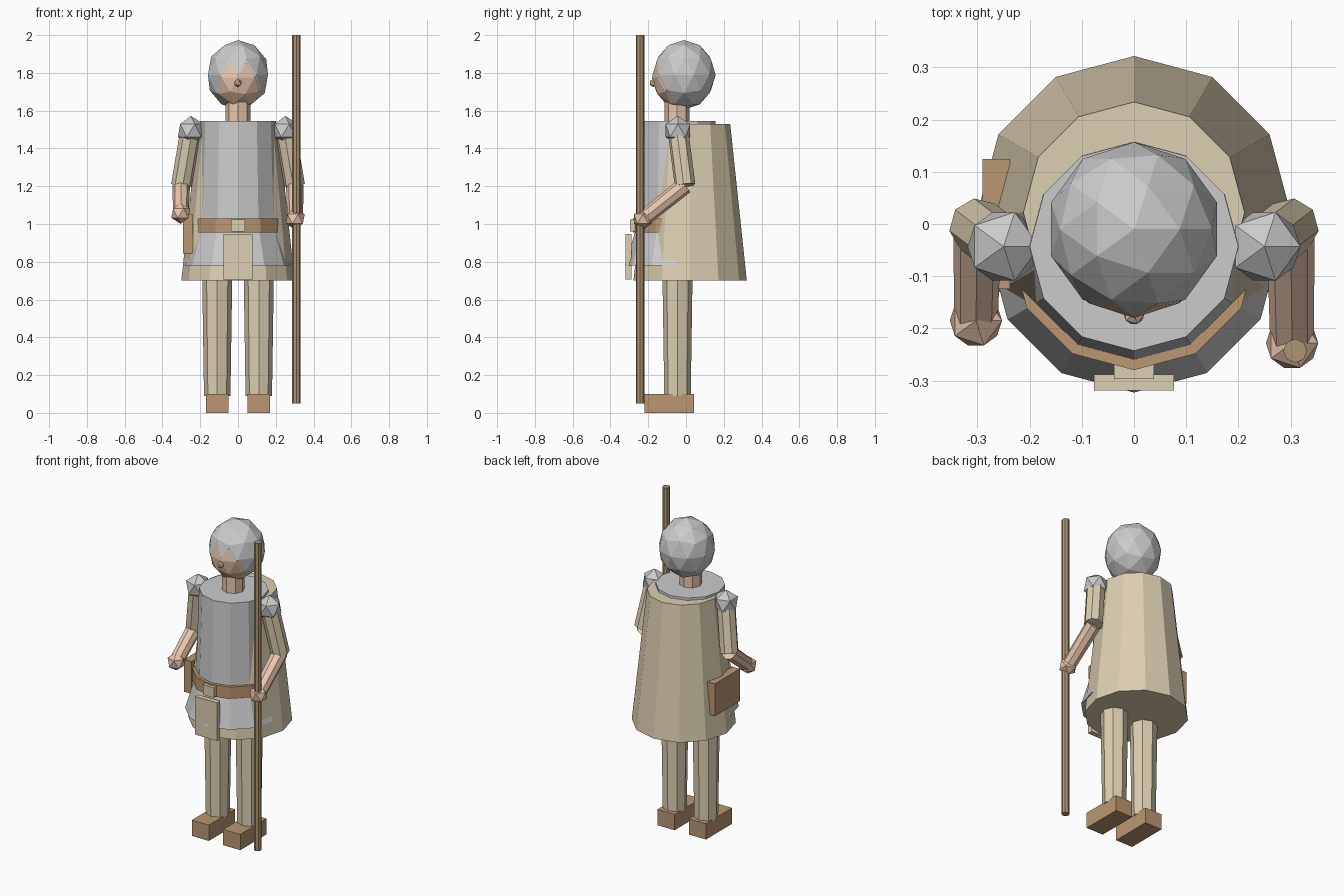
import bpy, bmesh
from mathutils import Vector, Matrix

if "Cube" in bpy.data.objects:
    bpy.data.objects.remove(bpy.data.objects["Cube"])


def material(name, rgb):
    m = bpy.data.materials.new(name)
    m.diffuse_color = (*rgb, 1)
    m.use_nodes = True
    m.node_tree.nodes["Principled BSDF"].inputs["Base Color"].default_value = m.diffuse_color
    return m


TAN = material("tan_cloth", (0.72, 0.62, 0.44))
BROWN = material("brown_leather", (0.50, 0.31, 0.17))
SKIN = material("skin", (0.82, 0.57, 0.42))
WOOD = material("wood", (0.42, 0.29, 0.17))


def finish(bm, name, mat):
    me = bpy.data.meshes.new(name)
    bm.to_mesh(me)
    bm.free()
    ob = bpy.data.objects.new(name, me)
    bpy.context.collection.objects.link(ob)
    if mat:
        me.materials.append(mat)
    return ob


def tube(name, a, b, ra, rb, sides, mat=None):
    """Capped cone from point a to point b."""
    a, b = Vector(a), Vector(b)
    d = b - a
    rot = Matrix() if abs(d.x) + abs(d.y) < 1e-6 else d.to_track_quat('Z', 'Y').to_matrix().to_4x4()
    bm = bmesh.new()
    bmesh.ops.create_cone(bm, cap_ends=True, segments=sides, radius1=ra, radius2=rb,
                          depth=d.length, matrix=Matrix.Translation((a + b) / 2) @ rot)
    return finish(bm, name, mat)


def ball(name, c, r, sub, mat=None, zscale=1.0):
    bm = bmesh.new()
    bmesh.ops.create_icosphere(bm, subdivisions=sub, radius=r,
                               matrix=Matrix.Translation(c) @ Matrix.Diagonal((1, 1, zscale, 1)))
    return finish(bm, name, mat)


def box(name, lo, hi, mat=None):
    lo, hi = Vector(lo), Vector(hi)
    bm = bmesh.new()
    bmesh.ops.create_cube(bm, size=1, matrix=Matrix.Translation((lo + hi) / 2)
                          @ Matrix.Diagonal((*(hi - lo), 1)))
    return finish(bm, name, mat)


Y = -0.043  # body axis

# Body, skirt, belt and cape
tube("torso", (0, Y, 0.93), (0, Y, 1.545), 0.22, 0.20, 12)
tube("skirt", (0, Y, 0.78), (0, Y, 0.98), 0.28, 0.22, 12)
tube("belt", (0, Y, 0.955), (0, Y, 1.03), 0.237, 0.237, 12, BROWN)
tube("cape", (0, 0.022, 0.70), (0, 0.022, 1.53), 0.30, 0.212, 12, TAN)
box("buckle", (-0.038, -0.297, 0.96), (0.038, -0.26, 1.025), TAN)
box("front_flap", (-0.077, -0.319, 0.705), (0.077, -0.288, 0.947), TAN)
box("side_pouch", (-0.29, -0.125, 0.845), (-0.238, 0.125, 1.05), BROWN)

# Head
tube("neck", (0, -0.047, 1.52), (0, -0.047, 1.66), 0.066, 0.066, 8, SKIN)
ball("face", (0, -0.03, 1.775), 0.15, 2, SKIN, 1.1)
ball("helmet", (0, -0.01, 1.79), 0.167, 2, None, 1.1)
ball("nose", (0, -0.173, 1.747), 0.022, 1, SKIN)

# Limbs, with hands at different positions
for side, s, hand in (("left", -1, (-0.303, -0.185, 1.057)), ("right", 1, (0.303, -0.228, 1.027))):
    elbow = Vector((s * 0.30, -0.005, 1.205))
    ball(side + "_shoulder", (s * 0.25, Y, 1.495), 0.077, 1)
    tube(side + "_upper_arm", (s * 0.25, Y, 1.50), elbow, 0.055, 0.055, 8, TAN)
    tube(side + "_forearm", elbow, hand, 0.046, 0.042, 8, SKIN)
    ball(side + "_hand", hand, 0.056, 1, SKIN)
    tube(side + "_leg", (s * 0.11, -0.045, 0.09), (s * 0.11, -0.045, 0.75), 0.07, 0.08, 8, TAN)
    box(side + "_shoe", (s * 0.11 - 0.06, -0.22, 0), (s * 0.11 + 0.06, 0.043, 0.1), BROWN)

# Staff
tube("staff", (0.309, -0.243, 0.05), (0.309, -0.243, 2.0), 0.023, 0.023, 8, WOOD)
